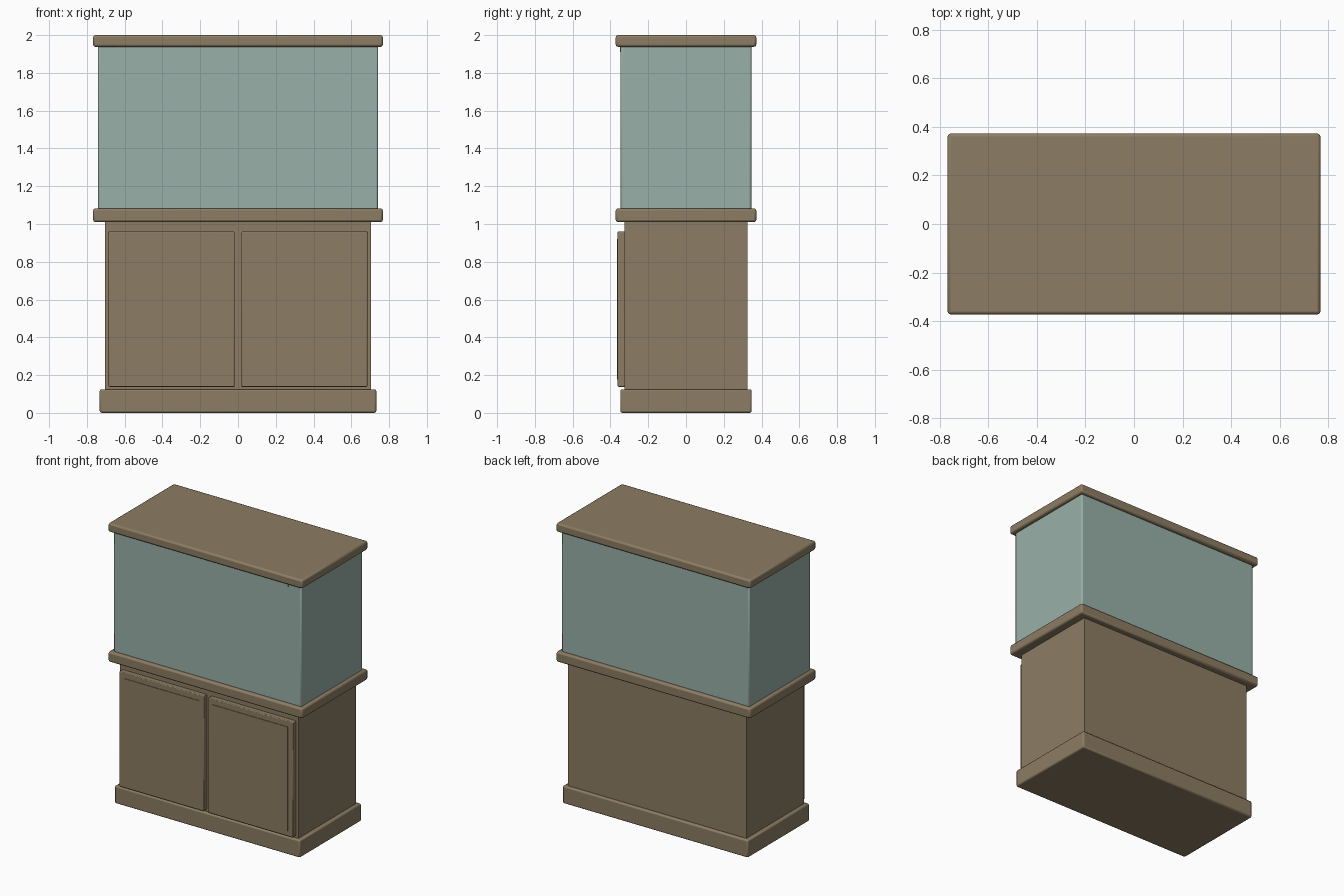
import bpy

if "Cube" in bpy.data.objects:
    bpy.data.objects.remove(bpy.data.objects["Cube"])


def material(name, rgb):
    m = bpy.data.materials.new(name)
    m.diffuse_color = (*rgb, 1.0)
    m.use_nodes = True
    m.node_tree.nodes["Principled BSDF"].inputs["Base Color"].default_value = m.diffuse_color
    return m


wood = material("brown wood", (0.265, 0.202, 0.125))
glass = material("sea green glass", (0.318, 0.435, 0.395))


def box(name, x, y, z, mat, bevel=0.0, segments=2):
    """Box spanning the given (min, max) ranges, with optional rounded edges."""
    bpy.ops.mesh.primitive_cube_add(
        size=1, location=[(a + b) / 2 for a, b in (x, y, z)])
    ob = bpy.context.object
    ob.name = name
    ob.scale = [b - a for a, b in (x, y, z)]
    bpy.ops.object.transform_apply(location=False, rotation=False, scale=True)
    ob.data.materials.append(mat)
    if bevel:
        mod = ob.modifiers.new("rounded edges", "BEVEL")
        mod.width = bevel
        mod.segments = segments
    bpy.ops.object.shade_smooth_by_angle()
    return ob


# Cabinet stand
box("plinth", (-0.732, 0.732), (-0.348, 0.348), (0, 0.125), wood, 0.01)
box("cabinet_body", (-0.705, 0.705), (-0.326, 0.326), (0.12, 1.02), wood)

# Pair of doors, each with a thin front panel
for side, s in (("left", -1), ("right", 1)):
    box(f"{side}_door", sorted((s * 0.018, s * 0.685)), (-0.362, -0.32),
        (0.138, 0.96), wood, 0.005)
    box(f"{side}_door_panel", sorted((s * 0.053, s * 0.648)), (-0.366, -0.355),
        (0.178, 0.92), wood)

# Tank between two overhanging slabs
box("tank", (-0.742, 0.742), (-0.346, 0.346), (1.07, 1.95), glass, 0.01)
box("tank_light_strip", (-0.64, 0.64), (-0.349, -0.34), (1.91, 1.945), glass)
box("counter_slab", (-0.767, 0.767), (-0.372, 0.372), (1.01, 1.083), wood, 0.012)
box("hood_slab", (-0.767, 0.767), (-0.372, 0.372), (1.938, 2.0), wood, 0.012)
